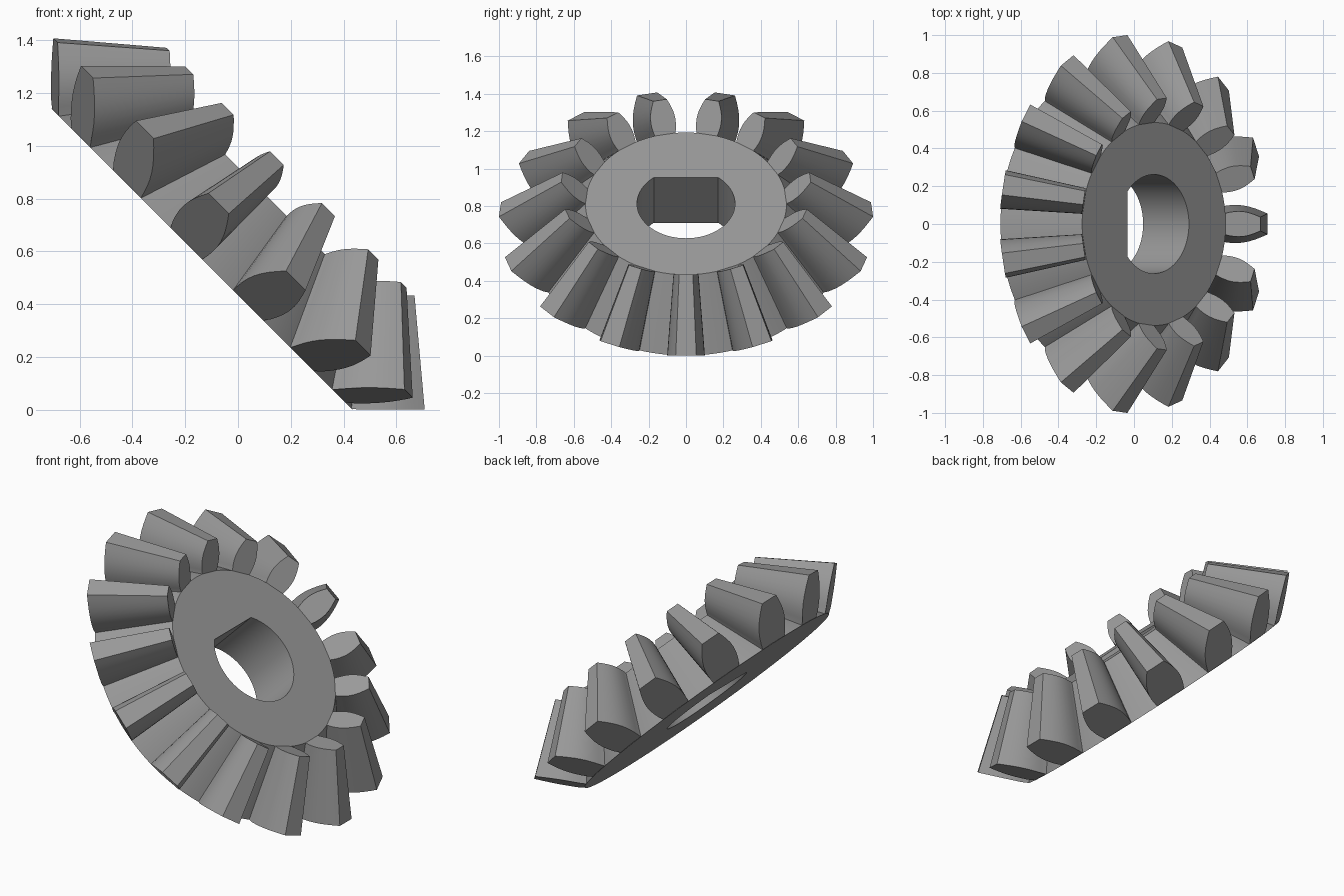
import bpy, bmesh, math
from mathutils import Matrix

if "Cube" in bpy.data.objects:
    bpy.data.objects.remove(bpy.data.objects["Cube"])

TEETH = 15
APEX = 1.03          # cone apex height above the back face
SCALE = 0.667        # small tooth end relative to large end
ROOT, ADD = 0.806, 0.194
TOP_H = APEX * (1 - SCALE)
BORE, FLAT = 0.262, 0.198
SEGS = 132

# gear axis leans 45 degrees toward +x
s = math.sqrt(0.5)
TILT = Matrix(((s, 0, s, -0.137), (0, 1, 0, 0), (-s, 0, s, 0.57), (0, 0, 0, 1)))

grey = bpy.data.materials.new("steel_grey")
grey.diffuse_color = (0.32, 0.32, 0.32, 1)
grey.use_nodes = True
grey.node_tree.nodes["Principled BSDF"].inputs["Base Color"].default_value = grey.diffuse_color


def finish(bm, name):
    bmesh.ops.recalc_face_normals(bm, faces=bm.faces)
    bm.transform(TILT)
    mesh = bpy.data.meshes.new(name)
    bm.to_mesh(mesh)
    bm.free()
    ob = bpy.data.objects.new(name, mesh)
    bpy.context.collection.objects.link(ob)
    mesh.materials.append(grey)
    bpy.ops.object.select_all(action='DESELECT')
    ob.select_set(True)
    bpy.context.view_layer.objects.active = ob
    bpy.ops.object.shade_smooth_by_angle(angle=math.radians(25))
    return ob


def bore_radius(a):
    # round hole with one flat on the -x side
    c = -math.cos(a)
    return min(BORE, FLAT / c) if c > 0.01 else BORE


# conical body with a D-shaped bore
bm = bmesh.new()
rings = []
for radius, h in ((lambda a: ROOT, 0), (lambda a: ROOT * SCALE, TOP_H),
                  (bore_radius, TOP_H), (bore_radius, 0)):
    ring = []
    for i in range(SEGS):
        a = 2 * math.pi * i / SEGS
        r = radius(a)
        ring.append(bm.verts.new((r * math.cos(a), r * math.sin(a), h)))
    rings.append(ring)
for k in range(4):
    p, q = rings[k], rings[(k + 1) % 4]
    for i in range(SEGS):
        j = (i + 1) % SEGS
        bm.faces.new((p[i], p[j], q[j], q[i]))
finish(bm, "gear_body")

# tooth half widths from root to tip, at the large end
HALF = [0.085, 0.094, 0.099, 0.101, 0.099, 0.093, 0.083, 0.070, 0.055]


def tooth_end(scale, buried_h):
    pts = []
    n = len(HALF) - 1
    for i, w in enumerate(HALF):
        t = i / n
        r = ROOT + ADD * t
        if i == 0:
            r = math.sqrt(ROOT ** 2 - w ** 2)
        pts.append((r * scale, w * scale, APEX - (APEX - ADD * t) * scale))
    # foot sunk into the body
    pts.insert(0, ((ROOT - 0.06) * scale, HALF[0] * scale, buried_h))
    return pts + [(x, -y, z) for x, y, z in reversed(pts)]


# teeth taper toward the cone apex
bm = bmesh.new()
for k in range(TEETH):
    turn = Matrix.Rotation(2 * math.pi * k / TEETH, 3, 'Z')
    ends = []
    for scale, buried in ((1, 0.01), (SCALE, TOP_H - 0.02)):
        verts = [bm.verts.new(p) for p in tooth_end(scale, buried)]
        bmesh.ops.rotate(bm, verts=verts, cent=(0, 0, 0), matrix=turn)
        ends.append(verts)
        bm.faces.new(verts)
    a, b = ends
    for i in range(len(a)):
        j = (i + 1) % len(a)
        bm.faces.new((a[i], a[j], b[j], b[i]))
finish(bm, "gear_teeth")
